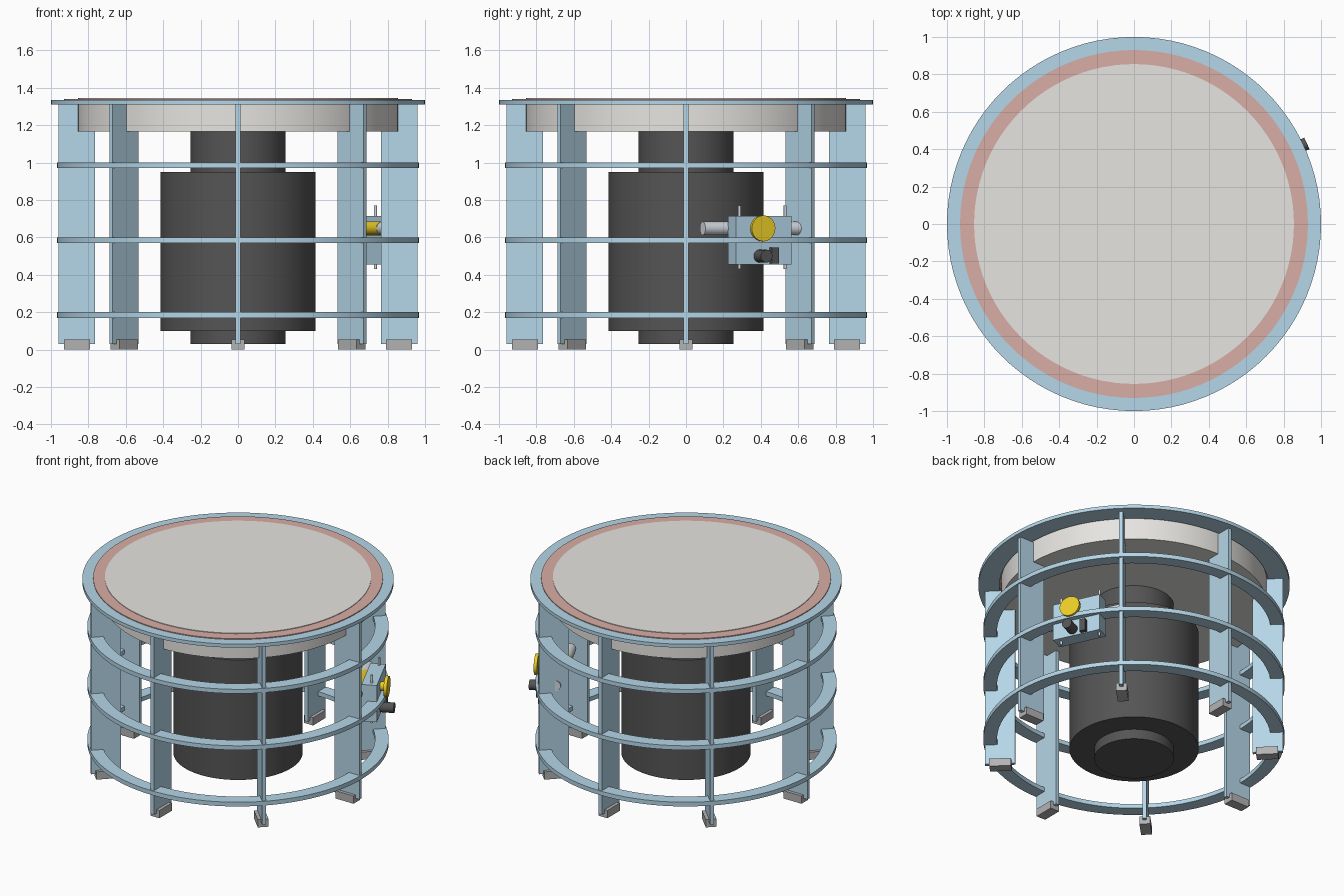
import bpy, bmesh, math
from mathutils import Matrix, Vector

if "Cube" in bpy.data.objects:
    bpy.data.objects.remove(bpy.data.objects["Cube"])


def material(name, rgb):
    m = bpy.data.materials.new(name)
    m.diffuse_color = (*rgb, 1)
    m.use_nodes = True
    m.node_tree.nodes["Principled BSDF"].inputs["Base Color"].default_value = m.diffuse_color
    return m


BLUE = material("blue_paint", (0.46, 0.67, 0.80))
DARK = material("dark_motor", (0.09, 0.09, 0.09))
PALE = material("pale_plate", (0.80, 0.78, 0.75))
PINK = material("rubber", (0.70, 0.42, 0.38))
YELLOW = material("yellow", (0.85, 0.62, 0.02))
STEEL = material("steel", (0.65, 0.70, 0.74))
GREY = material("foot_grey", (0.45, 0.45, 0.45))


def finish(name, bm, mat, smooth=True):
    bmesh.ops.recalc_face_normals(bm, faces=bm.faces[:])
    me = bpy.data.meshes.new(name)
    bm.to_mesh(me)
    bm.free()
    ob = bpy.data.objects.new(name, me)
    bpy.context.collection.objects.link(ob)
    me.materials.append(mat)
    if smooth:
        bpy.ops.object.select_all(action='DESELECT')
        ob.select_set(True)
        bpy.context.view_layer.objects.active = ob
        bpy.ops.object.shade_smooth_by_angle(angle=math.radians(35))
    return ob


def lathe(name, profile, mat, closed=False, steps=96):
    """Spin an (r, z) profile around z; closed profiles make rings."""
    bm = bmesh.new()
    vs = [bm.verts.new((r, 0, z)) for r, z in profile]
    edges = [bm.edges.new(p) for p in zip(vs, vs[1:])]
    if closed:
        edges.append(bm.edges.new((vs[-1], vs[0])))
    bmesh.ops.spin(bm, geom=vs + edges, cent=(0, 0, 0), axis=(0, 0, 1),
                   angle=math.tau, steps=steps, use_duplicate=False)
    bmesh.ops.remove_doubles(bm, verts=bm.verts[:], dist=1e-5)
    return finish(name, bm, mat)


def ring(name, r1, r2, z1, z2, mat):
    return lathe(name, [(r1, z1), (r2, z1), (r2, z2), (r1, z2)], mat, True)


def box(name, a, b, mat, angle=0):
    """Box from corner a to b in (radial, tangential, z), turned about z."""
    bm = bmesh.new()
    bmesh.ops.create_cube(bm, size=1)
    a, b = Vector(a), Vector(b)
    m = Matrix.Rotation(angle, 4, 'Z') @ Matrix.Translation((a + b) / 2)
    bmesh.ops.transform(bm, verts=bm.verts, matrix=m @ Matrix.Diagonal((*(b - a), 1)))
    return finish(name, bm, mat, False)


def rod(name, a, b, radius, mat, angle=0, segs=32):
    """Cylinder from a to b in (radial, tangential, z), turned about z."""
    bm = bmesh.new()
    a, b = Vector(a), Vector(b)
    bmesh.ops.create_cone(bm, cap_ends=True, segments=segs, radius1=radius,
                          radius2=radius, depth=(b - a).length)
    turn = (b - a).to_track_quat('Z', 'Y').to_matrix().to_4x4()
    m = Matrix.Rotation(angle, 4, 'Z') @ Matrix.Translation((a + b) / 2) @ turn
    bmesh.ops.transform(bm, verts=bm.verts, matrix=m)
    return finish(name, bm, mat)


# Top flange, rubber seal and round plate
ring("top_flange", 0.865, 1.0, 1.31, 1.335, BLUE)
ring("rubber_seal", 0.85, 0.93, 1.333, 1.341, PINK)
lathe("round_plate", [(0, 1.165), (0.855, 1.165), (0.855, 1.345), (0, 1.345)], PALE)

# Stepped central motor
lathe("motor", [(0, 0.03), (0.255, 0.03), (0.255, 0.10), (0.415, 0.10), (0.415, 0.95),
                (0.255, 0.95), (0.255, 1.165), (0, 1.165)], DARK)

# Frame hoops
for i, z in enumerate((0.17, 0.57, 0.97)):
    ring(f"hoop_{i + 1}", 0.88, 0.968, z, z + 0.03, BLUE)

# Eight upright ribs with feet
for i in range(8):
    a = i * math.tau / 8
    box(f"rib_{i + 1}", (0.765, -0.0125, 0.03), (0.96, 0.0125, 1.312), BLUE, a)
    box(f"foot_{i + 1}", (0.79, -0.035, 0), (0.93, 0.035, 0.055), GREY, a)

# Valve unit mounted on the middle hoop
A = math.radians(25)
box("valve_box", (0.83, -0.14, 0.455), (0.93, 0.19, 0.715), BLUE, A)
rod("valve_pipe", (0.80, -0.275, 0.648), (0.80, 0.305, 0.648), 0.036, STEEL, A)
rod("valve_sleeve", (0.80, -0.115, 0.648), (0.80, 0.15, 0.648), 0.038, YELLOW, A)
for i, t in enumerate((-0.10, 0.17)):
    rod(f"mounting_rod_{i + 1}", (0.89, t, 0.43), (0.89, t, 0.77), 0.008, STEEL, A, 16)
rod("button_stem", (0.92, 0, 0.648), (0.965, 0, 0.648), 0.03, YELLOW, A)
rod("yellow_button", (0.96, 0, 0.648), (0.982, 0, 0.648), 0.069, YELLOW, A, 48)
rod("black_knob", (0.92, 0, 0.50), (1.02, 0, 0.50), 0.034, DARK, A)
box("black_switch", (0.92, 0.06, 0.46), (0.96, 0.10, 0.545), DARK, A)
